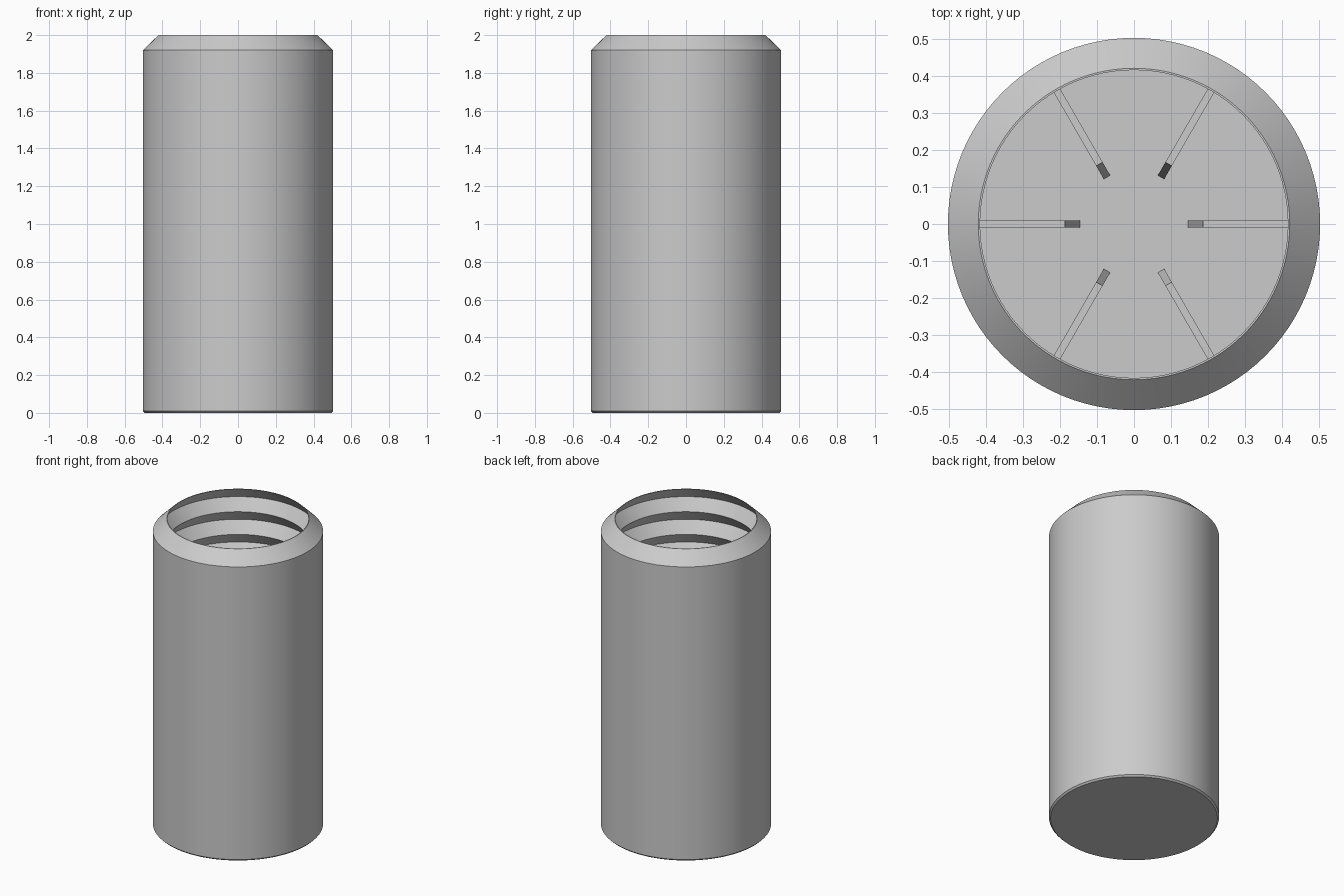
import bpy, bmesh, math
from mathutils import Matrix

if "Cube" in bpy.data.objects:
    bpy.data.objects.remove(bpy.data.objects["Cube"], do_unlink=True)

SEGMENTS = 96
OUTER, RIM, BORE = 0.503, 0.421, 0.416
HEIGHT, FLOOR = 2.0, 0.08
THREADS, PITCH, DEPTH = 6, 0.148, 0.053

grey = bpy.data.materials.new("light grey plastic")
grey.use_nodes = True
grey.diffuse_color = (0.6, 0.6, 0.6, 1)
grey.node_tree.nodes["Principled BSDF"].inputs["Base Color"].default_value = (0.6, 0.6, 0.6, 1)


def finish(bm, name):
    bmesh.ops.recalc_face_normals(bm, faces=bm.faces)
    mesh = bpy.data.meshes.new(name)
    bm.to_mesh(mesh)
    bm.free()
    mesh.materials.append(grey)
    obj = bpy.data.objects.new(name, mesh)
    bpy.context.collection.objects.link(obj)
    return obj


# Cup profile: base, chamfered shoulder, rim, V grooves, smooth bore, floor
profile = [(0, 0), (OUTER - 0.01, 0), (OUTER, 0.01), (OUTER, 1.92),
           (RIM, HEIGHT), (BORE, HEIGHT)]
for i in range(THREADS):
    top = HEIGHT - i * PITCH
    profile += [(BORE + DEPTH, top - PITCH / 2), (BORE, top - PITCH)]
profile += [(BORE, FLOOR), (0, FLOOR)]

bm = bmesh.new()
verts = [bm.verts.new((r, 0, z)) for r, z in profile]
edges = [bm.edges.new(pair) for pair in zip(verts, verts[1:])]
bmesh.ops.spin(bm, geom=verts + edges, axis=(0, 0, 1), cent=(0, 0, 0),
               angle=math.tau, steps=SEGMENTS)
bmesh.ops.remove_doubles(bm, verts=bm.verts, dist=0.0001)
cup = finish(bm, "threaded_cup")
bpy.context.view_layer.objects.active = cup
cup.select_set(True)
bpy.ops.object.shade_smooth_by_angle(angle=math.radians(30))

# Six radial ribs on the floor, with sloping inner ends
rib_side = [(0.146, FLOOR - 0.01), (BORE + 0.01, FLOOR - 0.01),
            (BORE + 0.01, 0.33), (0.187, 0.33), (0.146, FLOOR)]
for i in range(6):
    bm = bmesh.new()
    face = bm.faces.new([bm.verts.new((r, -0.01, z)) for r, z in rib_side])
    grown = bmesh.ops.extrude_face_region(bm, geom=[face])["geom"]
    bmesh.ops.translate(bm, vec=(0, 0.02, 0),
                        verts=[g for g in grown if isinstance(g, bmesh.types.BMVert)])
    bm.transform(Matrix.Rotation(i * math.tau / 6, 4, "Z"))
    finish(bm, f"floor_rib_{i + 1}")
